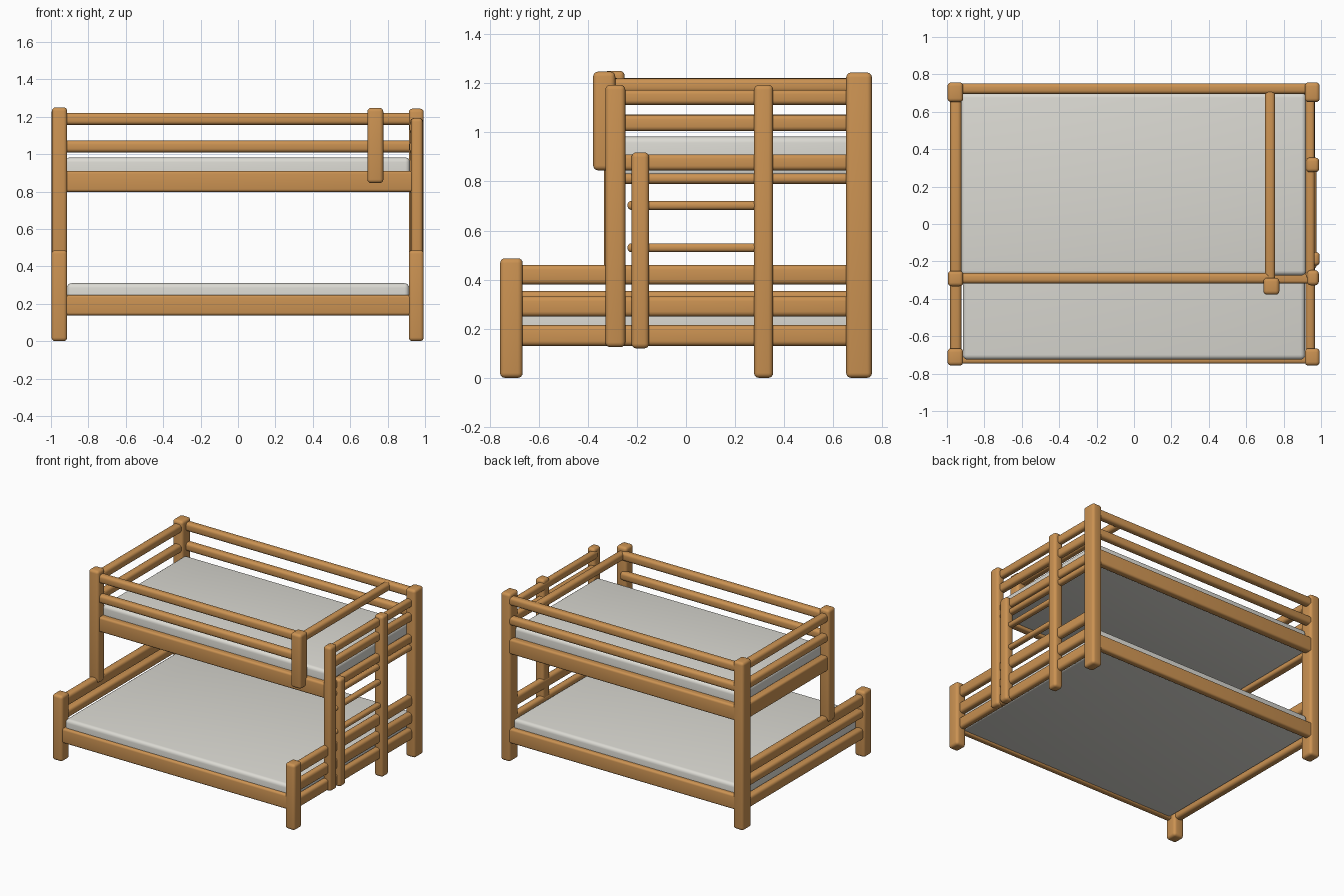
import bpy, bmesh


def material(name, rgb):
    m = bpy.data.materials.new(name)
    m.diffuse_color = (*rgb, 1)
    return m


WOOD = material("warm wood", (0.60, 0.29, 0.085))
CLOTH = material("mattress grey", (0.71, 0.70, 0.65))


def box(name, x, y, z, bevel=0.02, mat=WOOD):
    """Rounded block from (min, max) ranges on each axis."""
    bm = bmesh.new()
    bmesh.ops.create_cube(bm, size=1)
    for v in bm.verts:
        v.co = [(r[0] + r[1]) / 2 + c * (r[1] - r[0]) for r, c in zip((x, y, z), v.co)]
    bmesh.ops.bevel(bm, geom=bm.edges[:], offset=bevel, segments=4,
                    profile=0.5, affect='EDGES')
    me = bpy.data.meshes.new(name)
    bm.to_mesh(me)
    bm.free()
    me.materials.append(mat)
    ob = bpy.data.objects.new(name, me)
    bpy.context.collection.objects.link(ob)
    me.shade_smooth()
    return ob


# corner posts, both ends
for side, x in (("left", (-0.997, -0.913)), ("right", (0.913, 0.993))):
    box(side + "_back_post", x, (0.652, 0.757), (0, 1.243))
    box(side + "_front_post", x, (-0.757, -0.665), (0, 0.487))

# middle posts that carry the upper bunk
box("left_middle_post", (-0.995, -0.913), (-0.333, -0.25), (0.42, 1.25))
box("right_middle_post", (0.925, 0.988), (-0.328, -0.247), (0.125, 1.193))

# gate post and crossbar
box("gate_post", (0.692, 0.777), (-0.378, -0.288), (0.845, 1.247))
box("gate_crossbar", (0.70, 0.755), (-0.32, 0.72), (1.16, 1.218))

# long side rails
box("lower_front_rail", (-0.95, 0.95), (-0.747, -0.70), (0.138, 0.248), 0.015)
box("lower_back_rail", (-0.95, 0.95), (0.70, 0.752), (0.138, 0.248), 0.015)
box("upper_front_rail", (-0.95, 0.955), (-0.318, -0.26), (0.798, 0.91), 0.015)
box("upper_back_rail", (-0.95, 0.95), (0.695, 0.752), (0.798, 0.91), 0.015)
for i, z in enumerate(((1.01, 1.072), (1.157, 1.22))):
    box(f"back_guard_rail_{i}", (-0.95, 0.95), (0.695, 0.752), z)
    box(f"front_guard_rail_{i}", (-0.95, 0.73), (-0.318, -0.262), z)
    box(f"left_guard_rail_{i}", (-0.983, -0.923), (-0.29, 0.70), z)

# upper end rails
box("upper_left_end_rail", (-0.983, -0.923), (-0.29, 0.70), (0.798, 0.91), 0.015)
for i, z in enumerate(((0.79, 0.832), (0.845, 0.91), (1.005, 1.07), (1.112, 1.173))):
    box(f"upper_right_end_rail_{i}", (0.918, 0.966), (-0.29, 0.70), z, 0.018)

# lower end rails
for side, x, mid in (("left", (-0.983, -0.923), (0.29, 0.353)),
                     ("right", (0.918, 0.968), (0.25, 0.332))):
    for i, z in enumerate(((0.13, 0.215), mid, (0.38, 0.46))):
        box(f"lower_{side}_end_rail_{i}", x, (-0.71, 0.70), z)

# ladder
box("ladder_long_post", (0.92, 0.99), (0.277, 0.355), (0, 1.193))
box("ladder_short_post", (0.93, 0.993), (-0.222, -0.15), (0.12, 0.918))
for i in range(2):
    zc = 0.53 + 0.172 * i
    box(f"ladder_rung_{i}", (0.932, 0.975), (-0.238, 0.31), (zc - 0.018, zc + 0.018), 0.015)

# mattresses
box("lower_mattress", (-0.915, 0.915), (-0.725, 0.72), (0.15, 0.31), 0.025, CLOTH)
box("upper_mattress", (-0.925, 0.92), (-0.275, 0.70), (0.815, 0.982), 0.025, CLOTH)
